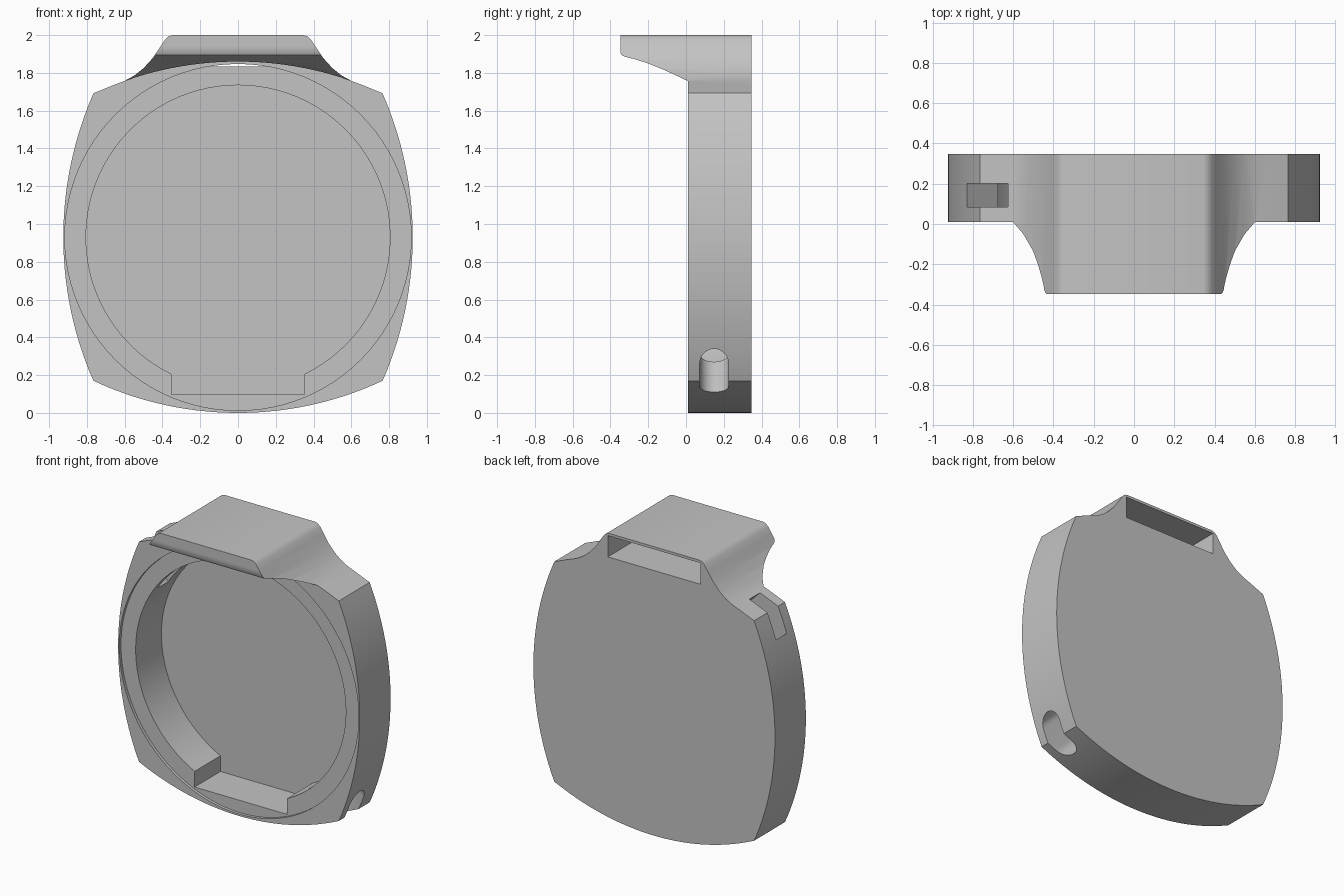
import bpy, bmesh, math
from mathutils import Vector

cube = bpy.data.objects.get("Cube")
if cube:
    bpy.data.objects.remove(cube)

FRONT, BACK, MID = 0.01, 0.348, 0.93
X, Y, Z = Vector((1, 0, 0)), Vector((0, 1, 0)), Vector((0, 0, 1))
DIAG = (X + Z).normalized()
OUT = (X - Z).normalized()


def prism(name, pts, u, v, n, lo, hi, origin=Vector()):
    """Extrude the 2D outline pts (in the u, v plane) along n from lo to hi."""
    bm = bmesh.new()
    a = [bm.verts.new(origin + u * p + v * q + n * lo) for p, q in pts]
    b = [bm.verts.new(origin + u * p + v * q + n * hi) for p, q in pts]
    bm.faces.new(a)
    bm.faces.new(b)
    for i in range(len(pts)):
        j = (i + 1) % len(pts)
        bm.faces.new((a[i], a[j], b[j], b[i]))
    bmesh.ops.recalc_face_normals(bm, faces=bm.faces)
    mesh = bpy.data.meshes.new(name)
    bm.to_mesh(mesh)
    bm.free()
    ob = bpy.data.objects.new(name, mesh)
    bpy.context.collection.objects.link(ob)
    return ob


def arc(cx, cy, r, start, end, n):
    return [(cx + r * math.cos(start + (end - start) * i / n),
             cy + r * math.sin(start + (end - start) * i / n)) for i in range(n + 1)]


def cut(ob, cutter):
    mod = ob.modifiers.new("cut", "BOOLEAN")
    mod.operation = "DIFFERENCE"
    mod.solver = "EXACT"
    mod.object = cutter
    bpy.context.view_layer.objects.active = ob
    bpy.ops.object.modifier_apply(modifier=mod.name)
    bpy.data.objects.remove(cutter)


def bulge(x, r=1.81):
    return r - math.sqrt(r * r - x * x)


# Case outline: bulging sides with a flared hood on top
half = [(0.765 * i / 14, bulge(0.765 * i / 14)) for i in range(15)]
side = math.asin(0.7625 / 1.895)
half += arc(0.925 - 1.895, MID, 1.895, -side, side, 28)[1:]
half += [(x, 1.86 - bulge(x)) for x in (0.72, 0.66, 0.6)]
half += [(0.55, 1.785), (0.5, 1.825), (0.45, 1.88), (0.41, 1.94),
         (0.385, 1.978), (0.365, 1.995), (0.345, 2.0)]
outline = half + [(-x, z) for x, z in reversed(half[1:])]
case = prism("watch_stand_case", outline, X, Z, Y, -BACK, BACK)

# Clear the space before the front face, leaving the hood overhang
under = [(-0.6, -0.5), (FRONT, -0.5), (FRONT, 1.757), (-0.06, 1.79), (-0.13, 1.822),
         (-0.2, 1.85), (-0.27, 1.872), (-0.325, 1.886), (-0.342, 1.895), (-0.35, 1.91), (-0.6, 1.91)]
cut(case, prism("hood_underside_cutter", under, Y, Z, X, -1.5, 1.5))
top_arc = [(x / 20, 1.86 - bulge(x / 20)) for x in range(-12, 13)]
cut(case, prism("hood_arch_cutter", [(0.6, 1.2), (-0.6, 1.2)] + top_arc, X, Z, Y, -0.6, FRONT))

# Shallow round lip, then the deep pocket with its square notch
cut(case, prism("lip_cutter", arc(0, MID, 0.917, 0, math.tau, 96)[:-1], X, Z, Y, -0.1, 0.03))
edge = math.acos(0.353 / 0.805)
pocket = arc(0, MID, 0.805, -edge, math.pi + edge, 80) + [(-0.353, 0.098), (0.353, 0.098)]
cut(case, prism("pocket_cutter", pocket, X, Z, Y, -0.1, 0.312))

# Slot in the back of the hood
slot = [(-0.355, 1.835), (0.355, 1.835), (0.355, 1.982), (-0.355, 1.982)]
cut(case, prism("hood_slot_cutter", slot, X, Z, Y, 0.03, 0.6))

# Diagonal corner openings into the pocket: rounded below, square above
r = 0.077
rounded = (arc(0.155 - r, 0, r, -math.pi / 2, math.pi / 2, 14)
           + arc(r - 0.155, 0, r, math.pi / 2, 1.5 * math.pi, 14))
cut(case, prism("rounded_port_cutter", rounded, DIAG, Y, OUT, -0.3, 0.3, Vector((0.73, 0.149, 0.22))))
square = [(-0.152, -0.058), (0.152, -0.058), (0.152, 0.058), (-0.152, 0.058)]
cut(case, prism("square_port_cutter", square, DIAG, Y, OUT, -0.3, 0.3, Vector((-0.73, 0.143, 1.637))))

# Grey plastic
mat = bpy.data.materials.new("light_grey")
mat.use_nodes = True
grey = (0.55, 0.55, 0.55, 1)
mat.diffuse_color = grey
mat.node_tree.nodes["Principled BSDF"].inputs["Base Color"].default_value = grey
case.data.materials.clear()
case.data.materials.append(mat)
for poly in case.data.polygons:
    poly.material_index = 0

bpy.ops.object.select_all(action="DESELECT")
case.select_set(True)
bpy.context.view_layer.objects.active = case
bpy.ops.object.shade_smooth_by_angle(angle=math.radians(30))
